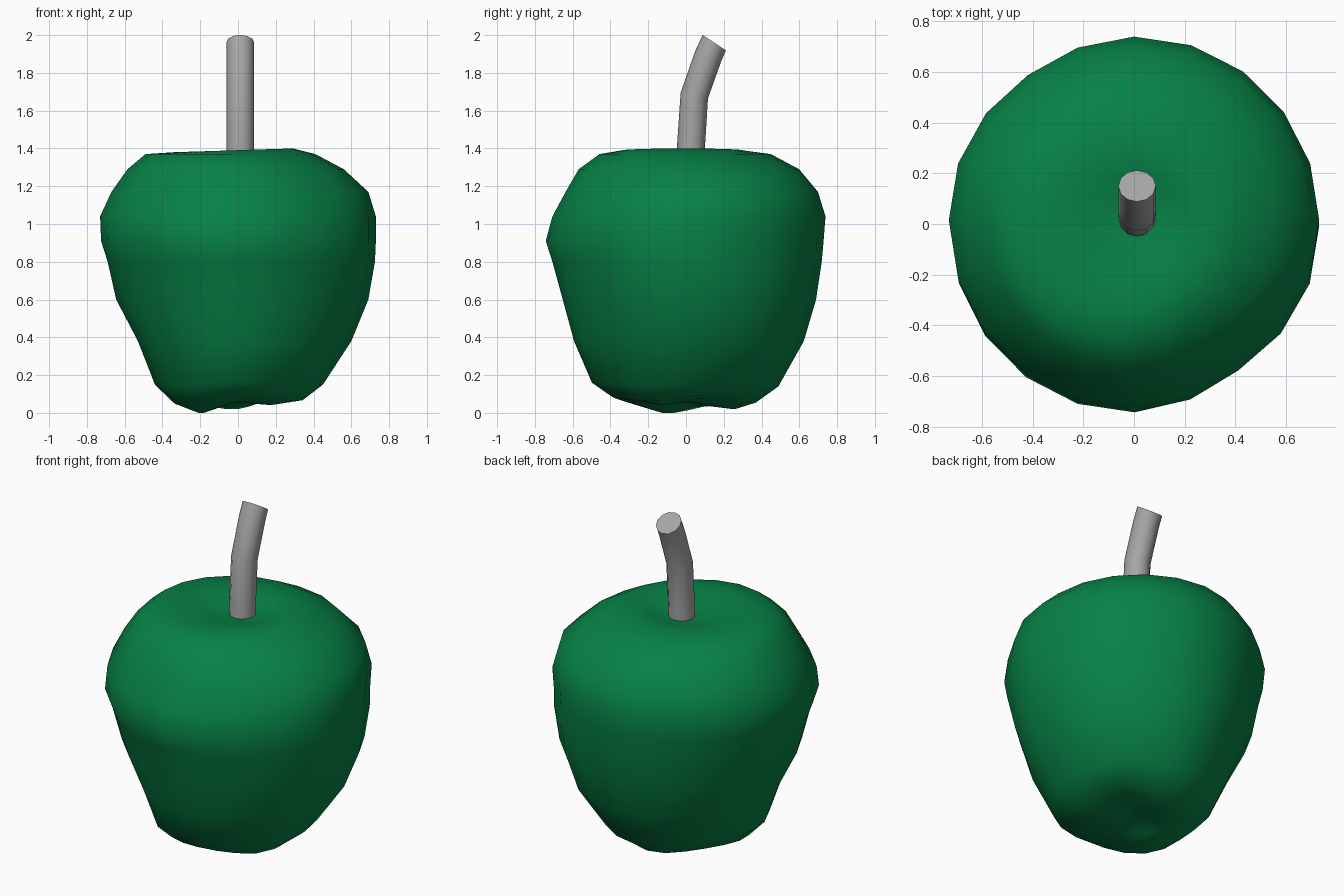
import bpy, bmesh, math
from mathutils import Vector

if "Cube" in bpy.data.objects:
    bpy.data.objects.remove(bpy.data.objects["Cube"])


def material(name, rgb):
    m = bpy.data.materials.new(name)
    m.diffuse_color = (*rgb, 1)
    m.use_nodes = True
    m.node_tree.nodes["Principled BSDF"].inputs["Base Color"].default_value = m.diffuse_color
    return m


def loft(name, rings, mat, angle):
    """Skin a list of equal-length point rings and cap both ends."""
    bm = bmesh.new()
    loops = [[bm.verts.new(p) for p in ring] for ring in rings]
    n = len(loops[0])
    for a, b in zip(loops, loops[1:]):
        for i in range(n):
            j = (i + 1) % n
            bm.faces.new((a[i], a[j], b[j], b[i]))
    bm.faces.new(list(reversed(loops[0])))
    bm.faces.new(loops[-1])
    bmesh.ops.recalc_face_normals(bm, faces=bm.faces)
    me = bpy.data.meshes.new(name)
    bm.to_mesh(me)
    bm.free()
    me.materials.append(mat)
    ob = bpy.data.objects.new(name, me)
    bpy.context.collection.objects.link(ob)
    bpy.ops.object.select_all(action='DESELECT')
    ob.select_set(True)
    bpy.context.view_layer.objects.active = ob
    bpy.ops.object.shade_smooth_by_angle(angle=math.radians(angle))
    return ob


def flat_spot(a, centre, depth):
    """Radius factor that flattens the fruit slightly around one direction."""
    d = (math.degrees(a) - centre) / 22
    return 1 - depth * math.exp(-d * d)


green = material("apple green", (0.002, 0.222, 0.06))
grey = material("stem grey", (0.38, 0.38, 0.38))

# Fruit: height, x min, x max, y min, y max, sideways tilt, lobe depth
profile = [
    (0.055, -0.06, 0.04, -0.05, 0.05, 0.00, 0.0),
    (0.045, -0.13, 0.10, -0.12, 0.13, 0.015, 0.008),
    (0.04, -0.22, 0.22, -0.23, 0.26, 0.025, 0.02),
    (0.072, -0.35, 0.36, -0.40, 0.37, 0.01, 0.018),
    (0.15, -0.44, 0.45, -0.50, 0.49, 0.00, 0.01),
    (0.38, -0.53, 0.60, -0.595, 0.625, 0.00, 0.0),
    (0.60, -0.645, 0.69, -0.655, 0.69, 0.00, 0.0),
    (0.80, -0.69, 0.725, -0.71, 0.72, 0.00, 0.0),
    (0.91, -0.725, 0.73, -0.745, 0.73, 0.00, 0.0),
    (1.04, -0.73, 0.73, -0.71, 0.74, 0.00, 0.0),
    (1.17, -0.67, 0.69, -0.64, 0.70, 0.00, 0.0),
    (1.29, -0.585, 0.56, -0.57, 0.60, 0.00, 0.0),
    (1.37, -0.49, 0.41, -0.46, 0.45, 0.00, 0.0),
    (1.39, -0.34, 0.29, -0.34, 0.30, 0.01, 0.0),
    (1.375, -0.20, 0.20, -0.18, 0.20, 0.00, 0.0),
    (1.35, -0.08, 0.10, -0.07, 0.11, 0.00, 0.0),
]
SIDES = 20
rings = []
for z, x0, x1, y0, y1, tilt, lobe in profile:
    ring = []
    for i in range(SIDES):
        a = 2 * math.pi * i / SIDES
        f = flat_spot(a, 305, 0.045) * flat_spot(a, 125, 0.025)
        c, s = math.cos(a), math.sin(a)
        dz = tilt * c - lobe * math.cos(3 * (a - math.pi / 2))
        ring.append(((x0 + x1) / 2 + (x1 - x0) / 2 * c * f,
                     (y0 + y1) / 2 + (y1 - y0) / 2 * s * f, z + dz))
    rings.append(ring)
loft("apple_body", rings, green, 60)

# Stem: bent tube leaning back, as (y, z, lean angle in degrees)
path = [(0.022, 1.28, 3), (0.027, 1.42, 4), (0.044, 1.68, 12),
        (0.118, 1.89, 22), (0.15, 1.96, 33.7)]
R = 0.074
rings = []
for y, z, lean in path:
    t = math.radians(lean)
    side, back = Vector((1, 0, 0)), Vector((0, math.cos(t), -math.sin(t)))
    rings.append([Vector((0.012, y, z))
                  + R * (math.cos(2 * math.pi * i / 12) * side
                         + math.sin(2 * math.pi * i / 12) * back)
                  for i in range(12)])
loft("stem", rings, grey, 45)
